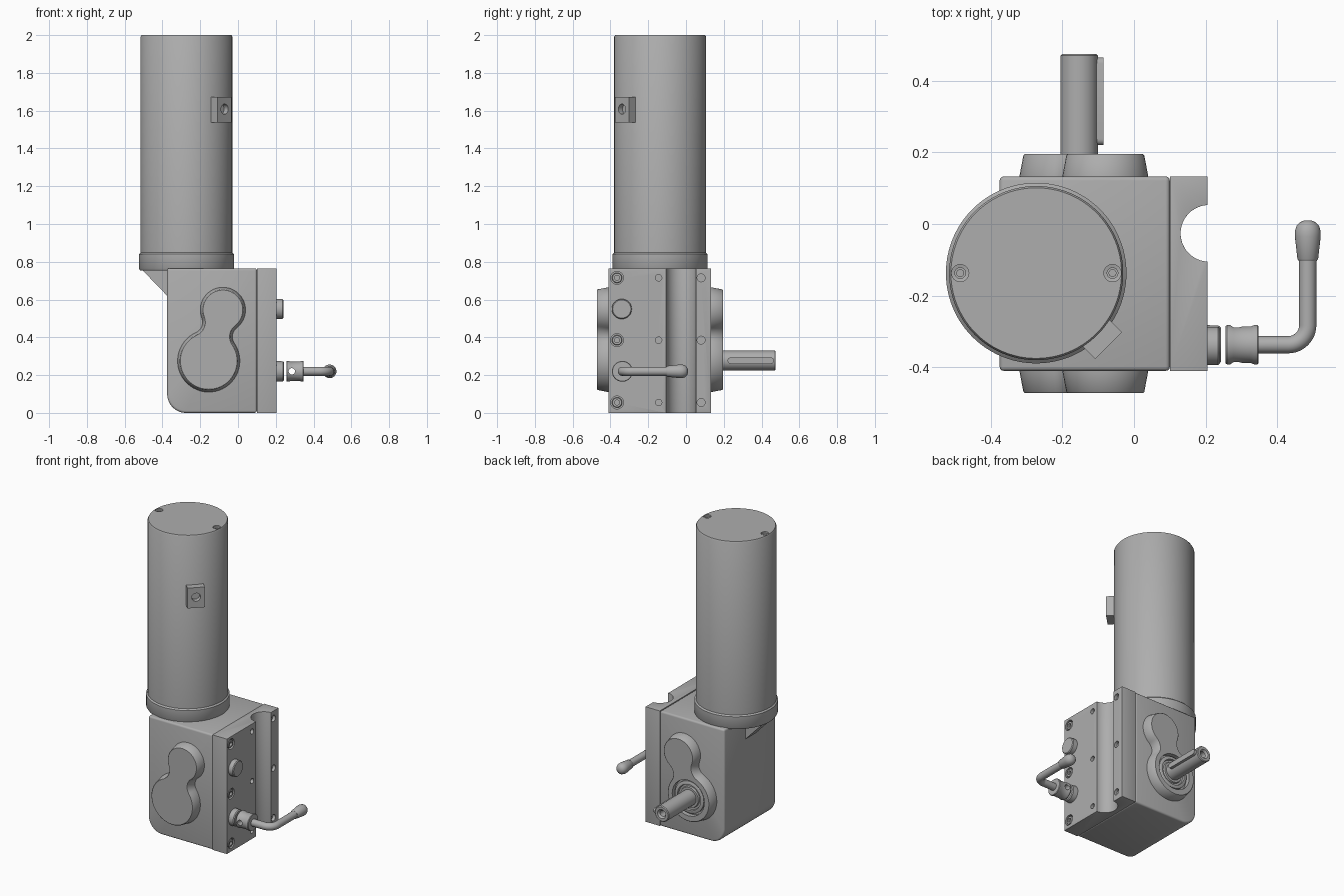
import bpy, bmesh, math
from mathutils import Vector, Matrix

if "Cube" in bpy.data.objects:
    bpy.data.objects.remove(bpy.data.objects["Cube"])

metal = bpy.data.materials.new("grey metal")
metal.diffuse_color = (0.42, 0.42, 0.42, 1)
metal.use_nodes = True
metal.node_tree.nodes["Principled BSDF"].inputs["Base Color"].default_value = metal.diffuse_color
X, Y, Z = Vector((1, 0, 0)), Vector((0, 1, 0)), Vector((0, 0, 1))


def finish(name, bm, bevel=0, angle=35):
    bmesh.ops.recalc_face_normals(bm, faces=bm.faces)
    me = bpy.data.meshes.new(name)
    bm.to_mesh(me)
    bm.free()
    ob = bpy.data.objects.new(name, me)
    bpy.context.collection.objects.link(ob)
    me.materials.append(metal)
    bpy.ops.object.select_all(action='DESELECT')
    ob.select_set(True)
    bpy.context.view_layer.objects.active = ob
    if bevel:
        m = ob.modifiers.new("round edges", 'BEVEL')
        m.width, m.segments, m.angle_limit = bevel, 3, math.radians(50)
        bpy.ops.object.modifier_apply(modifier=m.name)
    bpy.ops.object.shade_smooth_by_angle(angle=math.radians(angle))
    return ob


def loft(name, rings, bevel=0):
    """Skin a stack of equal-count closed rings and cap both ends."""
    bm = bmesh.new()
    vs = [[bm.verts.new(p) for p in r] for r in rings]
    n = len(vs[0])
    for a, b in zip(vs, vs[1:]):
        for i in range(n):
            j = (i + 1) % n
            bm.faces.new((a[i], a[j], b[j], b[i]))
    bm.faces.new(vs[0])
    bm.faces.new(vs[-1])
    return finish(name, bm, bevel)


def lathe(name, origin, axis, profile, seg=48):
    """Rings of (radius, distance) turned around an axis."""
    rot = axis.to_track_quat('Z', 'Y')
    ang = [2 * math.pi * i / seg for i in range(seg)]
    return loft(name, [[Vector(origin) + rot @ Vector((r * math.cos(a), r * math.sin(a), t))
                        for a in ang] for r, t in profile])


def arc(cx, cy, r, a0, a1, n):
    return [(cx + r * math.cos(math.radians(a0 + (a1 - a0) * i / n)),
             cy + r * math.sin(math.radians(a0 + (a1 - a0) * i / n))) for i in range(n + 1)]


def cut(ob, cutters):
    for c in cutters:
        c.hide_render = True
        m = ob.modifiers.new("cut", 'BOOLEAN')
        m.object, m.solver = c, 'EXACT'
        bpy.context.view_layer.objects.active = ob
        bpy.ops.object.modifier_apply(modifier=m.name)
        bpy.data.objects.remove(c)
    bpy.ops.object.select_all(action='DESELECT')
    ob.select_set(True)
    bpy.ops.object.shade_smooth_by_angle(angle=math.radians(35))


# gearbox housing with one large rounded lower edge
side = [(0.1, 0), (0.1, 0.765), (-0.375, 0.765)] + arc(-0.275, 0.1, 0.1, 180, 270, 12)
loft("housing", [[(x, y, z) for x, z in side] for y in (-0.41, 0.133)], 0.012)

# side cover with a full-height round groove
plan = ([(0.1, 0.133), (0.1, -0.41), (0.205, -0.41), (0.205, -0.105)]
        + arc(0.209, -0.026, 0.079, 267, 93, 24) + [(0.205, 0.053), (0.205, 0.133)])
cover = loft("side_cover", [[(x, y, z) for x, y in plan] for z in (0, 0.765)], 0.007)
heights = (0.055, 0.385, 0.715)
cut(cover, [lathe("hole", (0.185, y, z), X, [(r, 0), (r, 0.1)], 24)
            for y, r in ((-0.365, 0.034), (-0.145, 0.017), (0.08, 0.021)) for z in heights])
for z in heights:
    lathe("cover_screw", (0.18, -0.365, z), X,
          [(0.027, 0), (0.027, 0.02), (0.024, 0.023), (0.013, 0.023), (0.013, 0.01)], 24)

# figure-eight bosses on the front and back
A, B, RA, RB, RF = Vector((-0.155, 0.275)), Vector((-0.08, 0.545)), 0.165, 0.12, 0.06


def eight(y, off):
    d = (B - A).length
    u = (B - A) / d
    w = Vector((u.y, -u.x))
    p, q = RA + RF, RB + RF
    a = (p * p - q * q + d * d) / (2 * d)
    h = math.sqrt(p * p - a * a)
    right, left = A + u * a + w * h, A + u * a - w * h

    def sweep(c, r, start, end, way, n):
        a0 = math.atan2(*(start - c).yx)
        a1 = math.atan2(*(end - c).yx)
        span = (a1 - a0) % (2 * math.pi)
        if way < 0:
            span -= 2 * math.pi
        return [(c.x + r * math.cos(a0 + span * i / n), y, c.y + r * math.sin(a0 + span * i / n))
                for i in range(n)]
    return (sweep(A, RA - off, left, right, 1, 40) + sweep(right, RF + off, A, B, -1, 10)
            + sweep(B, RB - off, right, left, 1, 32) + sweep(left, RF + off, B, A, -1, 10))


loft("front_boss", [eight(-0.40, 0), eight(-0.41, 0), eight(-0.468, 0.011), eight(-0.472, 0.015)])
back = loft("back_boss", [eight(0.12, 0), eight(0.133, 0), eight(0.191, 0.011), eight(0.195, 0.015)])
S = (-0.153, 0, 0.277)
cut(back, [lathe("recess", S, Y, [(0.118, 0.165), (0.118, 0.25)], 48)])
lathe("shaft_seal", S, Y, [(0.106, 0.15), (0.106, 0.183), (0.1, 0.187), (0.085, 0.187),
                           (0.082, 0.175), (0.07, 0.175), (0.066, 0.185), (0.05, 0.185)])

# output shaft with centre hole and key
lathe("output_shaft", S, Y, [(0.052, 0.15), (0.052, 0.47), (0.047, 0.475), (0.03, 0.475),
                             (0.02, 0.463), (0.02, 0.42)])
key = arc(0.448, 0.277, 0.017, -90, 90, 10) + arc(0.237, 0.277, 0.017, 90, 270, 10)
loft("shaft_key", [[(x, y, z) for y, z in key] for x in (-0.12, -0.085)])

# motor tube, end cap holes and mounting collar
M = (-0.273, -0.137, 0)
motor = lathe("motor_tube", M, Z, [(0.243, 0.8), (0.243, 1.992), (0.238, 2.0)], 96)
cut(motor, [lathe("cap_hole", (x, -0.137, 1.97), Z, [(0.015, 0), (0.015, 0.018), (0.024, 0.02), (0.024, 0.06)], 24)
            for x in (-0.485, -0.06)])
for x in (-0.485, -0.06):
    lathe("cap_screw", (x, -0.137, 1.965), Z, [(0.011, 0), (0.011, 0.02)], 16)
lathe("motor_collar", M, Z, [(0.246, 0.755), (0.252, 0.765), (0.252, 0.84), (0.243, 0.848)], 96)

# gusset under the overhanging collar
tri = [(-0.515, 0.765), (-0.36, 0.765), (-0.36, 0.607), (-0.375, 0.62)]
loft("collar_gusset", [[(x, y, z) for x, z in tri] for y in (-0.2, -0.09)])

# cable fitting on the motor, turned 45 degrees
bm = bmesh.new()
bmesh.ops.create_cube(bm, size=1, matrix=Matrix.Translation(M) @ Matrix.Rotation(-math.pi / 4, 4, 'Z')
                      @ Matrix.Translation((0.25, 0, 1.605)) @ Matrix.Diagonal((0.072, 0.106, 0.135, 1)))
fitting = finish("cable_fitting", bm)
diag = Vector((1, -1, 0)).normalized()
cut(fitting, [lathe("port", Vector((M[0], M[1], 1.608)) + diag * 0.255, diag, [(0.027, 0), (0.027, 0.1)], 24)])

# round plugs on the side cover
lathe("upper_plug", (0.2, -0.34, 0.55), X, [(0.053, 0), (0.053, 0.035), (0.048, 0.04)])
lathe("lever_seat", (0.2, -0.337, 0.22), X, [(0.055, 0), (0.053, 0.037), (0.048, 0.043)])

# lever hub with a cross hole and necked ends
hub = lathe("lever_hub", (0.256, -0.337, 0.22), X,
            [(0.052, 0), (0.055, 0.004), (0.055, 0.012), (0.051, 0.022), (0.051, 0.07),
             (0.055, 0.08), (0.055, 0.088), (0.052, 0.092)])
cut(hub, [lathe("cross_hole", (0.285, -0.45, 0.22), Y, [(0.017, 0), (0.017, 0.25)], 24)])

# bent lever rod
path = [(0.34, -0.337)] + arc(0.43, -0.282, 0.055, 270, 360, 12) + [(0.485, -0.09)]
rings = []
for i, p in enumerate(path):
    t = Vector(path[min(i + 1, len(path) - 1)]) - Vector(path[max(i - 1, 0)])
    if i in (0, 1):
        t = Vector((1, 0))
    if i >= len(path) - 2:
        t = Vector((0, 1))
    n = Vector((-t.y, t.x)).normalized()
    rings.append([(p[0] + n.x * c, p[1] + n.y * c, 0.22 + s) for c, s in arc(0, 0, 0.024, 0, 345, 23)])
loft("lever_rod", rings)

# handle grip
lathe("lever_grip", (0.485, 0, 0.22), Y,
      [(0.025, -0.103), (0.029, -0.097), (0.036, -0.035), (0.036, -0.02), (0.031, -0.004),
       (0.022, 0.005), (0.01, 0.01)], 32)
